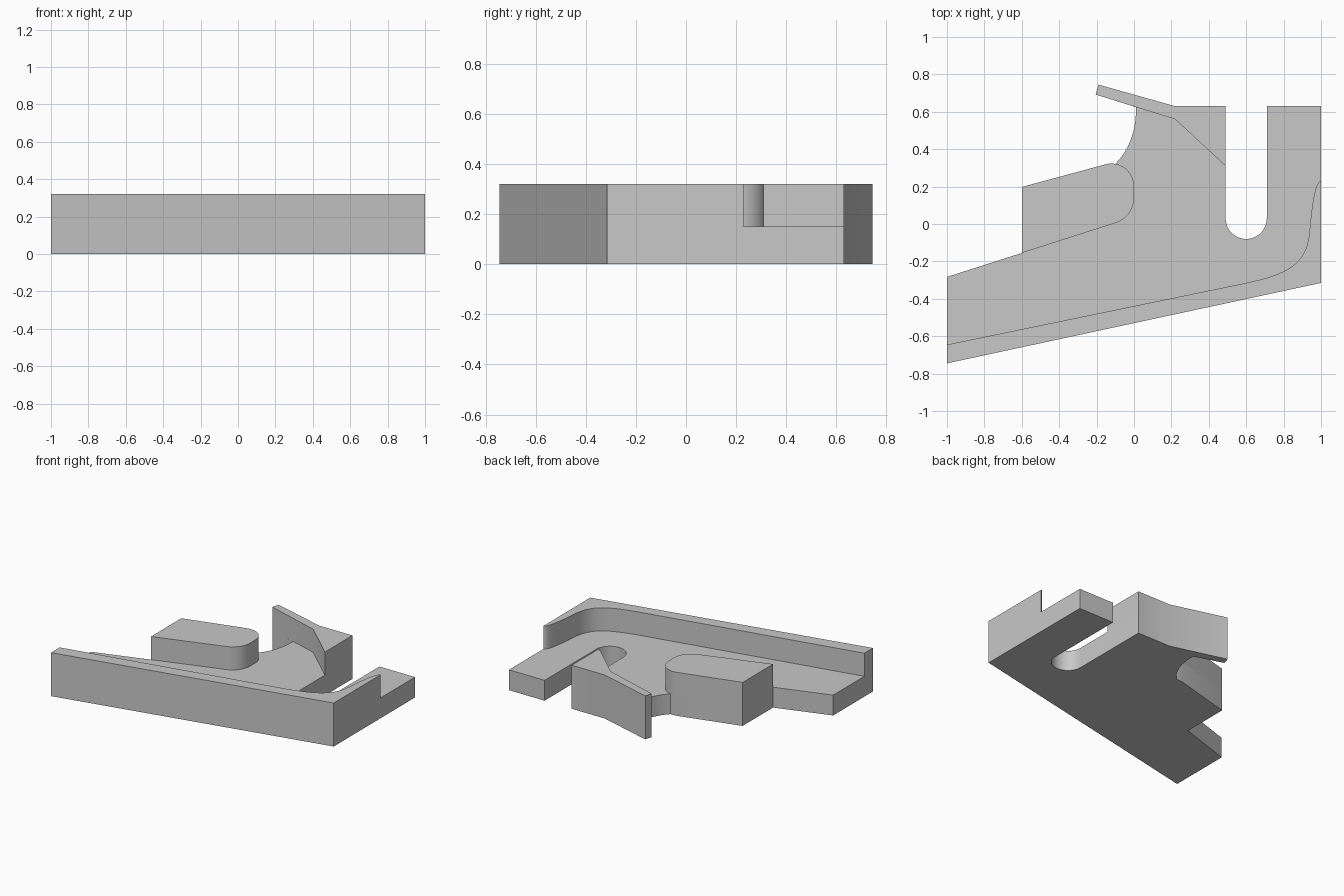
import bpy, bmesh, math
from mathutils import Vector
from mathutils.geometry import interpolate_bezier

cube = bpy.data.objects.get("Cube")
if cube:
    bpy.data.objects.remove(cube, do_unlink=True)

FLOOR, TOP = 0.15, 0.32

grey = bpy.data.materials.new("plain_grey")
grey.use_nodes = True
colour = (0.58, 0.58, 0.58, 1)
grey.diffuse_color = colour
grey.node_tree.nodes["Principled BSDF"].inputs["Base Color"].default_value = colour


def bezier(a, c1, c2, b, n=14):
    pts = [Vector((*p, 0)) for p in (a, c1, c2, b)]
    return [tuple(p.xy) for p in interpolate_bezier(*pts, n)]


def fillet(prev, corner, nxt, r, n=12):
    """Points of a tangent arc rounding a corner."""
    p, c, q = Vector(prev), Vector(corner), Vector(nxt)
    u, v = (p - c).normalized(), (q - c).normalized()
    half = u.angle(v) / 2
    mid = c + (u + v).normalized() * (r / math.sin(half))
    start = (c + u * (r / math.tan(half)) - mid).normalized()
    end = (c + v * (r / math.tan(half)) - mid).normalized()
    return [tuple(mid + r * start.slerp(end, i / n)) for i in range(n + 1)]


def prism(name, outline, z0, z1):
    """Extrude a flat outline between two heights."""
    bm = bmesh.new()
    face = bm.faces.new([bm.verts.new((x, y, z0)) for x, y in outline])
    ext = bmesh.ops.extrude_face_region(bm, geom=[face], use_keep_orig=True)
    verts = [g for g in ext["geom"] if isinstance(g, bmesh.types.BMVert)]
    bmesh.ops.translate(bm, verts=verts, vec=(0, 0, z1 - z0))
    bmesh.ops.recalc_face_normals(bm, faces=bm.faces)
    mesh = bpy.data.meshes.new(name)
    bm.to_mesh(mesh)
    bm.free()
    mesh.materials.append(grey)
    obj = bpy.data.objects.new(name, mesh)
    bpy.context.collection.objects.link(obj)
    bpy.ops.object.select_all(action="DESELECT")
    obj.select_set(True)
    bpy.context.view_layer.objects.active = obj
    bpy.ops.object.shade_smooth_by_angle(angle=math.radians(30))


# Shared corners
wall_left, wall_right = (-1, -0.745), (1, -0.315)
block_back, block_front = (-0.6, 0.198), (-0.6, -0.155)
nose_front, nose_back = (0, 0.037), (0, 0.36)
fin_bend, fin_tip, fin_end = (0.22, 0.63), (-0.19, 0.745), (-0.205, 0.692)

# Base plate with a round-bottomed slot and a scooped side
slot = [(0.6 + 0.11 * math.cos(a), 0.03 - 0.11 * math.sin(a))
        for a in (math.pi * i / 24 for i in range(25))]
scoop = bezier((0.01, 0.625), (0.015, 0.5), (-0.03, 0.39), (-0.1, 0.322))
nose_top = fillet(nose_front, nose_back, block_back, 0.12)
base = [wall_left, wall_right, (1, 0.63), (0.71, 0.63), *slot, (0.49, 0.63),
        fin_bend, fin_tip, fin_end, *scoop, nose_top[-1],
        block_back, block_front, (-1, -0.283)]
prism("base_plate", base, 0, FLOOR)

# Long front wall, sweeping up along the right end
sweep = bezier((1, 0.23), (0.965, 0.23), (0.95, 0.08), (0.94, -0.02))
sweep += bezier((0.94, -0.02), (0.93, -0.2), (0.85, -0.262), (0.6, -0.315), 20)[1:]
prism("front_wall", [wall_left, wall_right, *sweep, (-1, -0.645)], FLOOR, TOP)

# Raised block with a rounded nose
nose_low = fillet(block_front, nose_front, nose_back, 0.14)
prism("rounded_block", [block_front, *nose_low, *nose_top, block_back], FLOOR, TOP)

# Raised corner with a thin fin
prism("corner_fin", [fin_end, (0.22, 0.56), (0.49, 0.31), (0.49, 0.63),
                     fin_bend, fin_tip], FLOOR, TOP)
